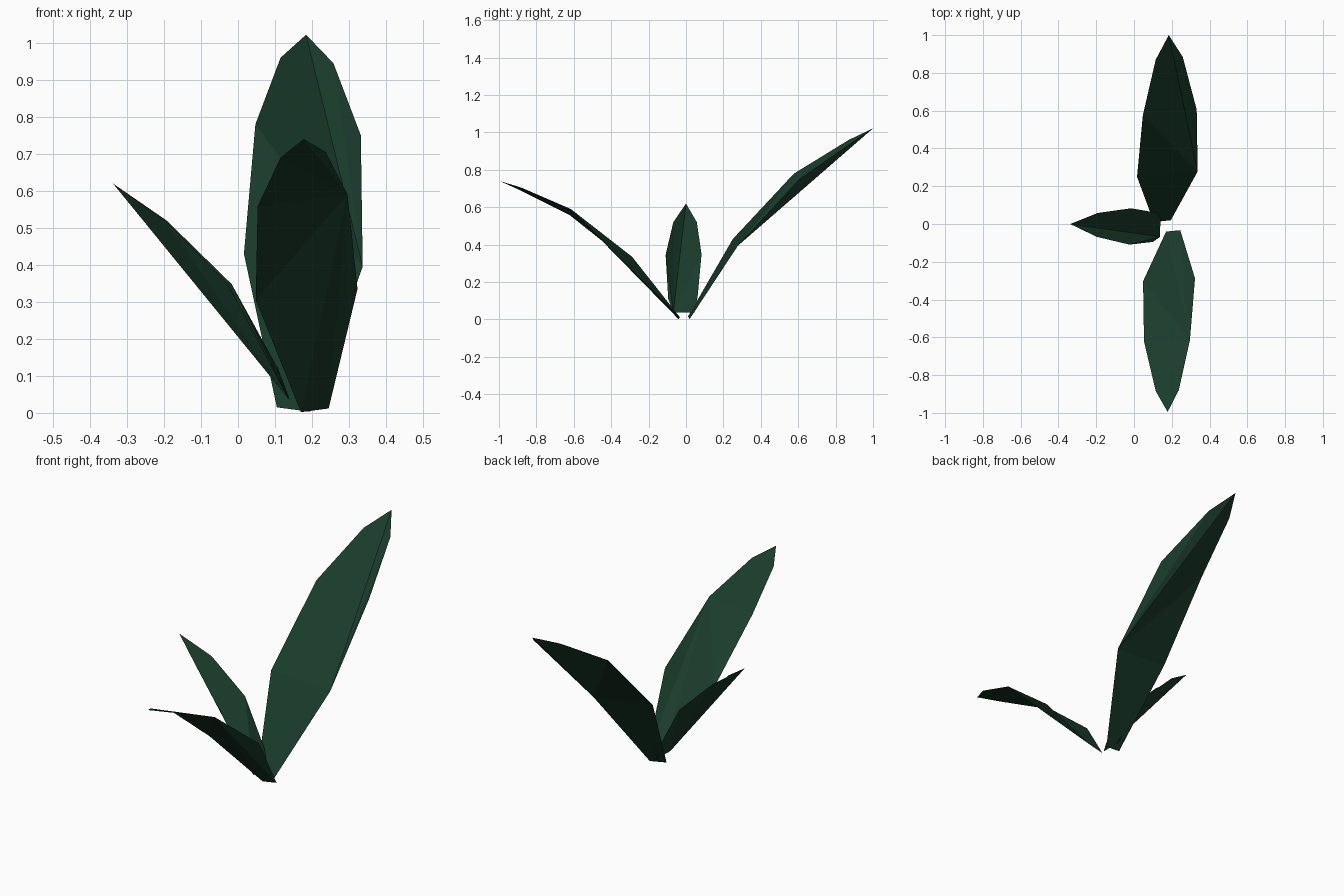
import bpy
import bmesh

# Dark green leaf material
green = bpy.data.materials.new("leaf_green")
green.diffuse_color = (0.010, 0.045, 0.025, 1.0)


def leaf(name, outline, hub):
    """Thin faceted blade: outline runs around the rim, folded as a fan from one rim point."""
    bm = bmesh.new()
    verts = [bm.verts.new(p) for p in outline]
    n = len(verts)
    ring = [verts[(hub + i) % n] for i in range(n)]
    for a, b in zip(ring[1:], ring[2:]):
        bm.faces.new((ring[0], a, b))
    bmesh.ops.recalc_face_normals(bm, faces=bm.faces)
    if sum(f.normal.z * f.calc_area() for f in bm.faces) < 0:
        bmesh.ops.reverse_faces(bm, faces=bm.faces)
    mesh = bpy.data.meshes.new(name)
    bm.to_mesh(mesh)
    bm.free()
    mesh.materials.append(green)
    obj = bpy.data.objects.new(name, mesh)
    bpy.context.collection.objects.link(obj)
    return obj


# Each rim: base pair, one side up to the tip, then down the other side
# Tall leaf leaning to the back
leaf("back_leaf", [
    (0.105, 0.010, 0.015), (0.195, 0.020, 0.003),
    (0.337, 0.278, 0.395), (0.332, 0.605, 0.750), (0.258, 0.885, 0.945),
    (0.184, 1.000, 1.022),
    (0.115, 0.870, 0.960), (0.047, 0.577, 0.780), (0.016, 0.250, 0.430)], hub=2)

# Medium leaf leaning to the front
leaf("front_leaf", [
    (0.170, -0.040, 0.002), (0.245, -0.033, 0.012),
    (0.323, -0.288, 0.335), (0.296, -0.615, 0.590), (0.237, -0.880, 0.705),
    (0.178, -0.995, 0.740),
    (0.115, -0.885, 0.690), (0.053, -0.622, 0.558), (0.048, -0.303, 0.305)], hub=3)

# Small leaf leaning to the left
leaf("side_leaf", [
    (0.138, -0.068, 0.036), (0.140, 0.045, 0.036),
    (0.108, 0.062, 0.120), (-0.017, 0.083, 0.348), (-0.193, 0.058, 0.520),
    (-0.338, 0.000, 0.620),
    (-0.197, -0.068, 0.520), (-0.025, -0.109, 0.345), (0.100, -0.095, 0.110)], hub=0)
